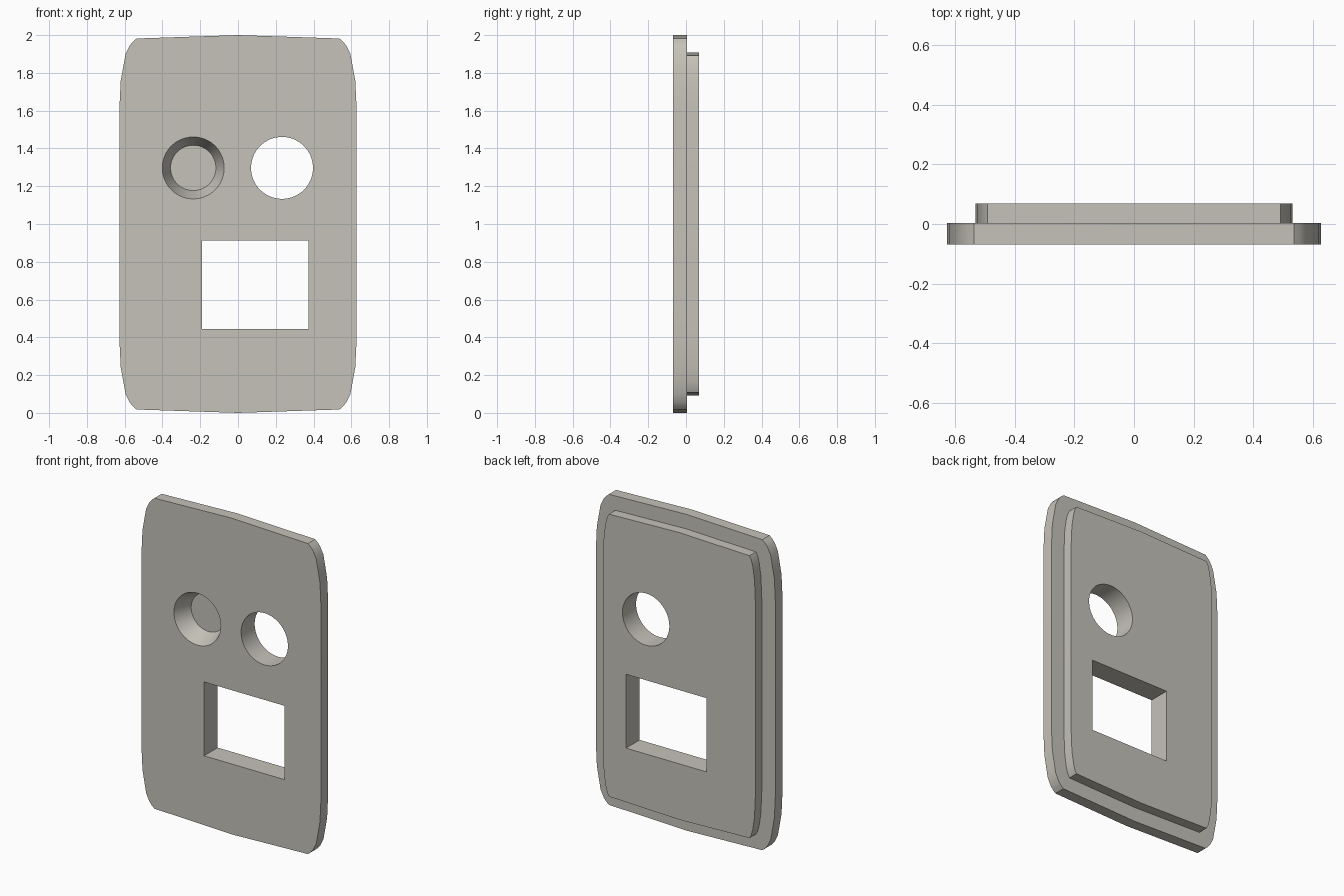
import bpy, bmesh, math

if "Cube" in bpy.data.objects:
    bpy.data.objects.remove(bpy.data.objects["Cube"])

FRONT, STEP, BACK = -0.068, 0.004, 0.068

stone = bpy.data.materials.new("warm_grey")
stone.diffuse_color = (0.56, 0.54, 0.485, 1)
stone.use_nodes = True
stone.node_tree.nodes["Principled BSDF"].inputs["Base Color"].default_value = stone.diffuse_color


def prism(name, front, back, y0, y1):
    """Solid between two matching (x, z) outlines at depths y0 and y1."""
    bm = bmesh.new()
    a = [bm.verts.new((x, y0, z)) for x, z in front]
    b = [bm.verts.new((x, y1, z)) for x, z in back]
    bm.faces.new(a)
    bm.faces.new(b[::-1])
    for i in range(len(a)):
        j = (i + 1) % len(a)
        bm.faces.new((a[j], a[i], b[i], b[j]))
    bmesh.ops.recalc_face_normals(bm, faces=bm.faces)
    mesh = bpy.data.meshes.new(name)
    bm.to_mesh(mesh)
    bm.free()
    mesh.materials.append(stone)
    ob = bpy.data.objects.new(name, mesh)
    bpy.context.collection.objects.link(ob)
    return ob


def mirrored(quarter):
    """Full outline from the upper right quarter (offsets from z = 1)."""
    right = quarter + [(x, -z) for x, z in reversed(quarter)]
    left = [(-x, z) for x, z in reversed(right)][1:-1]
    return [(x, 1 + z) for x, z in right + left]


def circle(cx, cz, r, n=64):
    return [(cx + r * math.cos(2 * math.pi * i / n),
             cz + r * math.sin(2 * math.pi * i / n)) for i in range(n)]


def combine(target, tool, operation):
    mod = target.modifiers.new(tool.name, 'BOOLEAN')
    mod.operation, mod.solver, mod.object = operation, 'EXACT', tool
    bpy.context.view_layer.objects.active = target
    bpy.ops.object.modifier_apply(modifier=mod.name)
    bpy.data.objects.remove(tool)


# Front plate with bowed edges and rounded corners
outer = mirrored([(0, 1.0), (0.537, 0.982), (0.557, 0.965), (0.573, 0.945),
                  (0.595, 0.90), (0.608, 0.83), (0.621, 0.757), (0.628, 0.61)])
panel = prism("face_plate", outer, outer, FRONT, STEP)

# Smaller raised step on the back
inner = mirrored([(0, 0.908), (0.492, 0.893), (0.504, 0.872), (0.515, 0.83),
                  (0.527, 0.75), (0.533, 0.61)])
combine(panel, prism("back_step", inner, inner, -0.03, BACK), 'UNION')

# Round through hole and square window
hole = circle(0.233, 1.297, 0.164)
combine(panel, prism("round_hole", hole, hole, -0.2, 0.2), 'DIFFERENCE')
window = [(-0.19, 0.445), (0.372, 0.445), (0.372, 0.912), (-0.19, 0.912)]
combine(panel, prism("window", window, window, -0.2, 0.2), 'DIFFERENCE')

# Tapered blind socket; the cutter extends in front along the same slope
floor_y, slope = 0.042, (0.164 - 0.12) / 0.11
start = FRONT - 0.05
socket = prism("socket", circle(-0.237, 1.297, 0.164 + 0.05 * slope),
               circle(-0.237, 1.297, 0.12), start, floor_y)
combine(panel, socket, 'DIFFERENCE')

# Smooth curved walls, keep rims crisp
bpy.ops.object.select_all(action='DESELECT')
panel.select_set(True)
bpy.context.view_layer.objects.active = panel
bpy.ops.object.shade_smooth_by_angle(angle=math.radians(25))
